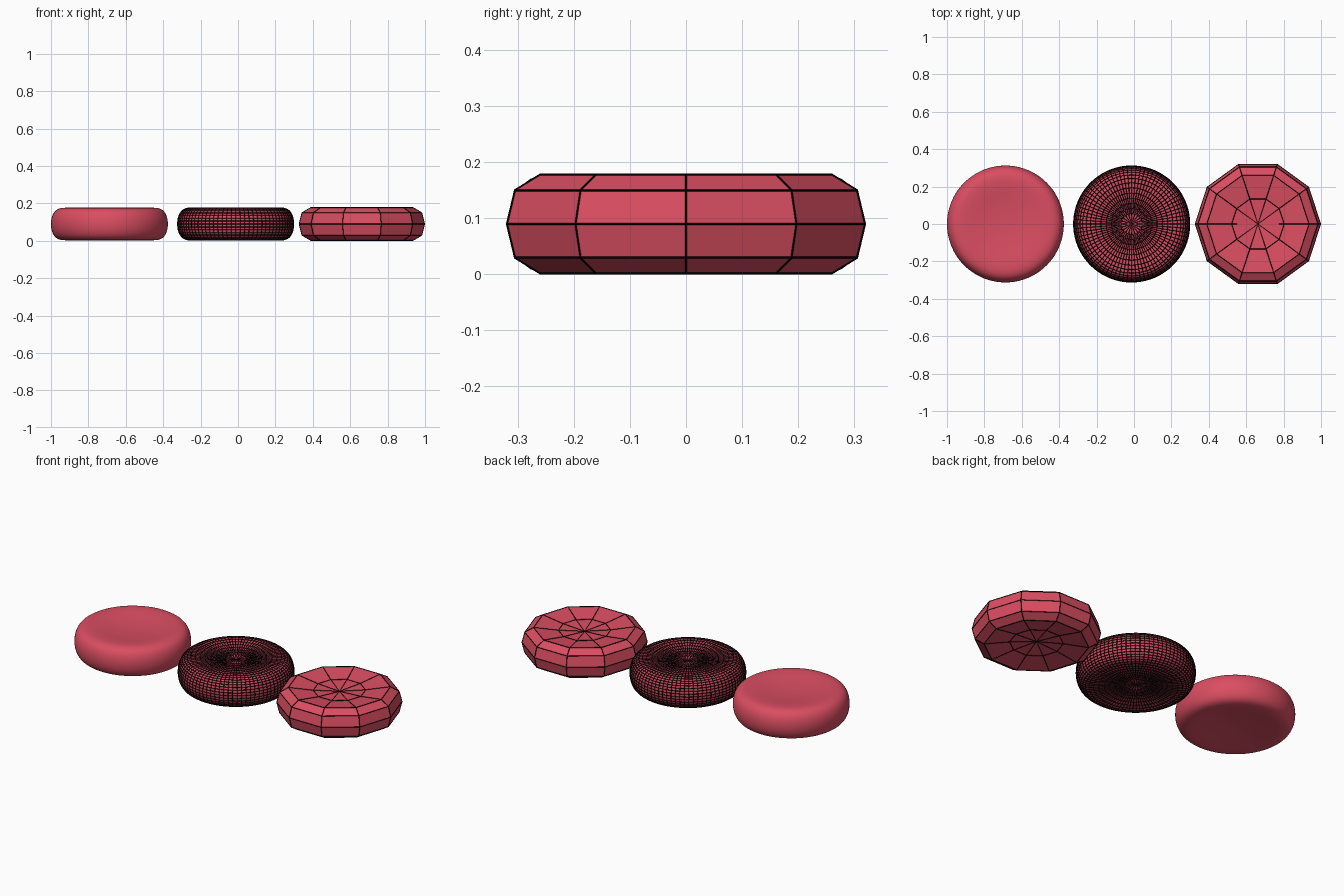
import bpy, bmesh, math

if "Cube" in bpy.data.objects:
    bpy.data.objects.remove(bpy.data.objects["Cube"])

MID = 0.0895  # height of the discs' middle plane


def material(name, color):
    m = bpy.data.materials.new(name)
    m.diffuse_color = (*color, 1)
    m.use_nodes = True
    m.node_tree.nodes["Principled BSDF"].inputs["Base Color"].default_value = m.diffuse_color
    return m


RED = material("blood_red", (0.70, 0.075, 0.12))
BLACK = material("black_wire", (0.0, 0.0, 0.0))

# upper half of the biconcave profile: (radius, height), rim to dimple
HALF = [(0.32, 0.06), (0.273, 0.0875), (0.14, 0.070)]
PROFILE = [(r, -z) for r, z in reversed(HALF)] + [(0.335, 0.0)] + HALF
POLE = 0.062


def disc_mesh(name, sides):
    """Lathe the profile into a closed biconcave disc."""
    bm = bmesh.new()
    rings = []
    for r, z in PROFILE:
        rings.append([bm.verts.new((r * math.cos(math.tau * i / sides),
                                    r * math.sin(math.tau * i / sides), z))
                      for i in range(sides)])
    low, high = bm.verts.new((0, 0, -POLE)), bm.verts.new((0, 0, POLE))
    for i in range(sides):
        j = (i + 1) % sides
        for a, b in zip(rings, rings[1:]):
            bm.faces.new((a[i], a[j], b[j], b[i]))
        bm.faces.new((low, rings[0][j], rings[0][i]))
        bm.faces.new((high, rings[-1][i], rings[-1][j]))
    me = bpy.data.meshes.new(name)
    bm.to_mesh(me)
    bm.free()
    return me


def add(name, me, x, mat):
    ob = bpy.data.objects.new(name, me)
    bpy.context.collection.objects.link(ob)
    ob.location = (x, 0, MID)
    me.materials.clear()
    me.materials.append(mat)
    return ob


def rounded(name, sides, levels, radius, half):
    """Subdivide a disc, then fit it to the given radius and half height."""
    ob = add(name + "_cage", disc_mesh(name, sides), 0, RED)
    mod = ob.modifiers.new("round", 'SUBSURF')
    mod.levels = mod.render_levels = levels
    dg = bpy.context.evaluated_depsgraph_get()
    me = bpy.data.meshes.new_from_object(ob.evaluated_get(dg))
    bpy.data.objects.remove(ob)
    rx = max(v.co.x for v in me.vertices)
    rz = max(v.co.z for v in me.vertices)
    for v in me.vertices:
        v.co.x *= radius / rx
        v.co.y *= radius / rx
        v.co.z *= half / rz
    return me


def add_wires(name, me, x, thickness):
    """Black bars along every edge of a mesh."""
    ob = add(name, me.copy(), x, BLACK)
    mod = ob.modifiers.new("wire", 'WIREFRAME')
    mod.thickness = thickness
    mod.offset = 0
    mod.use_even_offset = False
    return ob


# left: smooth cell
smooth = rounded("smooth", 10, 3, 0.3125, 0.0870)
smooth.polygons.foreach_set("use_smooth", [True] * len(smooth.polygons))
add("smooth_cell", smooth, -0.6875, RED)

# middle: dense cell with its mesh lines
dense = rounded("dense", 20, 2, 0.3105, 0.0865)
add("dense_cell", dense, -0.0125, RED)
add_wires("dense_cell_wires", dense, -0.0125, 0.005)

# right: low-poly cell with its mesh lines
low = disc_mesh("low_poly", 10)
add("low_poly_cell", low, 0.6625, RED)
add_wires("low_poly_cell_wires", low, 0.6625, 0.005)
